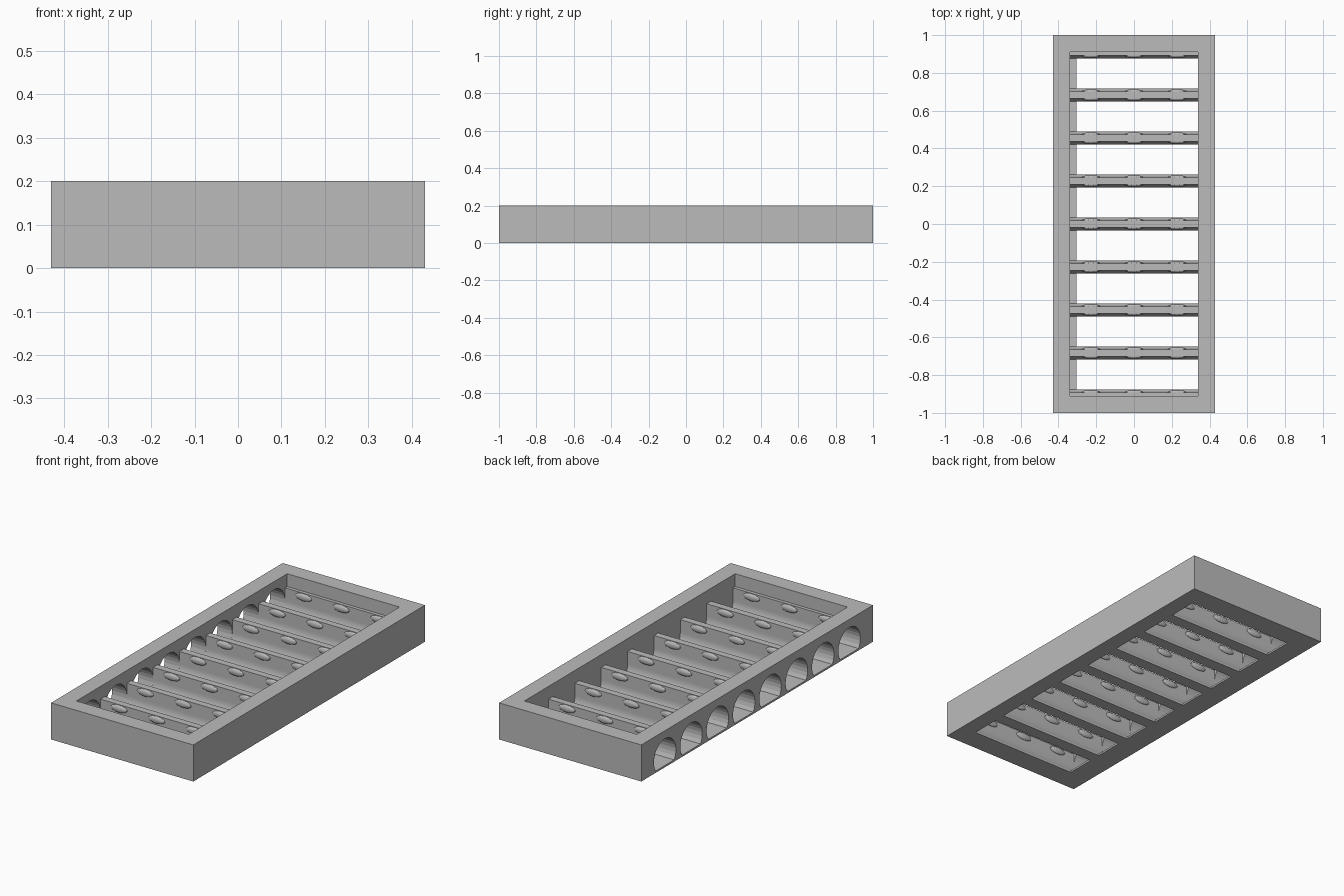
import bpy, bmesh, math
from mathutils import Matrix

cube = bpy.data.objects.get("Cube")
if cube:
    bpy.data.objects.remove(cube, do_unlink=True)

# Overall sizes
HX, HY, TOP = 0.43, 1.0, 0.2          # outer half width, half length, height
IX, IY = 0.34, 0.91                   # inner half width and half length
BAYS = 8
PITCH = 2 * IY / BAYS
R, AXIS, FLOOR = 0.095, 0.061, 0.01   # cradle radius, its axis height, floor thickness
LEDGE_X = -0.305                      # where the floor slots begin
BAR_TOP = 0.13

grey = bpy.data.materials.new("grey")
grey.use_nodes = True
grey.diffuse_color = (0.5, 0.5, 0.5, 1)
grey.node_tree.nodes["Principled BSDF"].inputs["Base Color"].default_value = (0.5, 0.5, 0.5, 1)


def finish(name, bm):
    bmesh.ops.recalc_face_normals(bm, faces=bm.faces)
    me = bpy.data.meshes.new(name)
    bm.to_mesh(me)
    bm.free()
    me.materials.append(grey)
    ob = bpy.data.objects.new(name, me)
    bpy.context.collection.objects.link(ob)
    return ob


def extrude_x(name, profile, x0, x1):
    """Extrude a closed (y, z) profile along x."""
    bm = bmesh.new()
    face = bm.faces.new([bm.verts.new((x0, y, z)) for y, z in profile])
    ext = bmesh.ops.extrude_face_region(bm, geom=[face])
    verts = [v for v in ext["geom"] if isinstance(v, bmesh.types.BMVert)]
    bmesh.ops.translate(bm, verts=verts, vec=(x1 - x0, 0, 0))
    return finish(name, bm)


def box(name, x0, x1, y0, y1, z0, z1):
    return extrude_x(name, [(y0, z0), (y1, z0), (y1, z1), (y0, z1)], x0, x1)


# Solid walls and the thin sill under the open side
box("front_wall", -HX, HX, -HY, -IY, 0, TOP)
box("back_wall", -HX, HX, IY, HY, 0, TOP)
box("left_wall", IX, HX, -IY, IY, 0, TOP)
box("right_sill", -HX, LEDGE_X, -IY, IY, 0, FLOOR)

# Right wall pierced by a row of round-topped openings
start = math.asin((FLOOR - AXIS) / R)
STEPS = 20
outline = [(-IY, TOP), (-IY, FLOOR)]
for i in range(BAYS):
    yc = -IY + (i + 0.5) * PITCH
    for k in range(STEPS + 1):
        a = (math.pi - start) + (2 * start - math.pi) * k / STEPS
        outline.append((yc + R * math.cos(a), AXIS + R * math.sin(a)))
outline += [(IY, FLOOR), (IY, TOP)]
extrude_x("right_wall", outline, -HX, -IX)


# Cross bars: concave cradle sides below, straight sides above
def bar_side():
    pts = [(PITCH / 2 - R * math.cos(start), 0)]
    for k in range(7):
        a = start * (1 - k / 6)
        pts.append((PITCH / 2 - R * math.cos(a), AXIS + R * math.sin(a)))
    return pts + [(PITCH / 2 - R, BAR_TOP)]


def nub(name, x, y):
    """Low rounded grip bump on the side of a bar."""
    bm = bmesh.new()
    m = Matrix.Translation((x, y, 0.108)) @ Matrix.Diagonal((0.05, 0.012, 0.02, 1))
    bmesh.ops.create_uvsphere(bm, u_segments=16, v_segments=8, radius=1, matrix=m)
    finish(name, bm)


side = bar_side()
for i in range(BAYS + 1):
    yc = -IY + i * PITCH
    plus = side if i < BAYS else [(0, 0), (0, BAR_TOP)]
    minus = side if i > 0 else [(0, 0), (0, BAR_TOP)]
    prof = [(yc + y, z) for y, z in plus] + [(yc - y, z) for y, z in reversed(minus)]
    extrude_x(f"cross_bar_{i}", prof, -IX, IX)
    for s, used in ((1, i < BAYS), (-1, i > 0)):
        if used:
            for j in (-1, 0, 1):
                nub(f"grip_bump_{i}_{s}_{j}", j * 0.228, yc + s * (PITCH / 2 - R))
